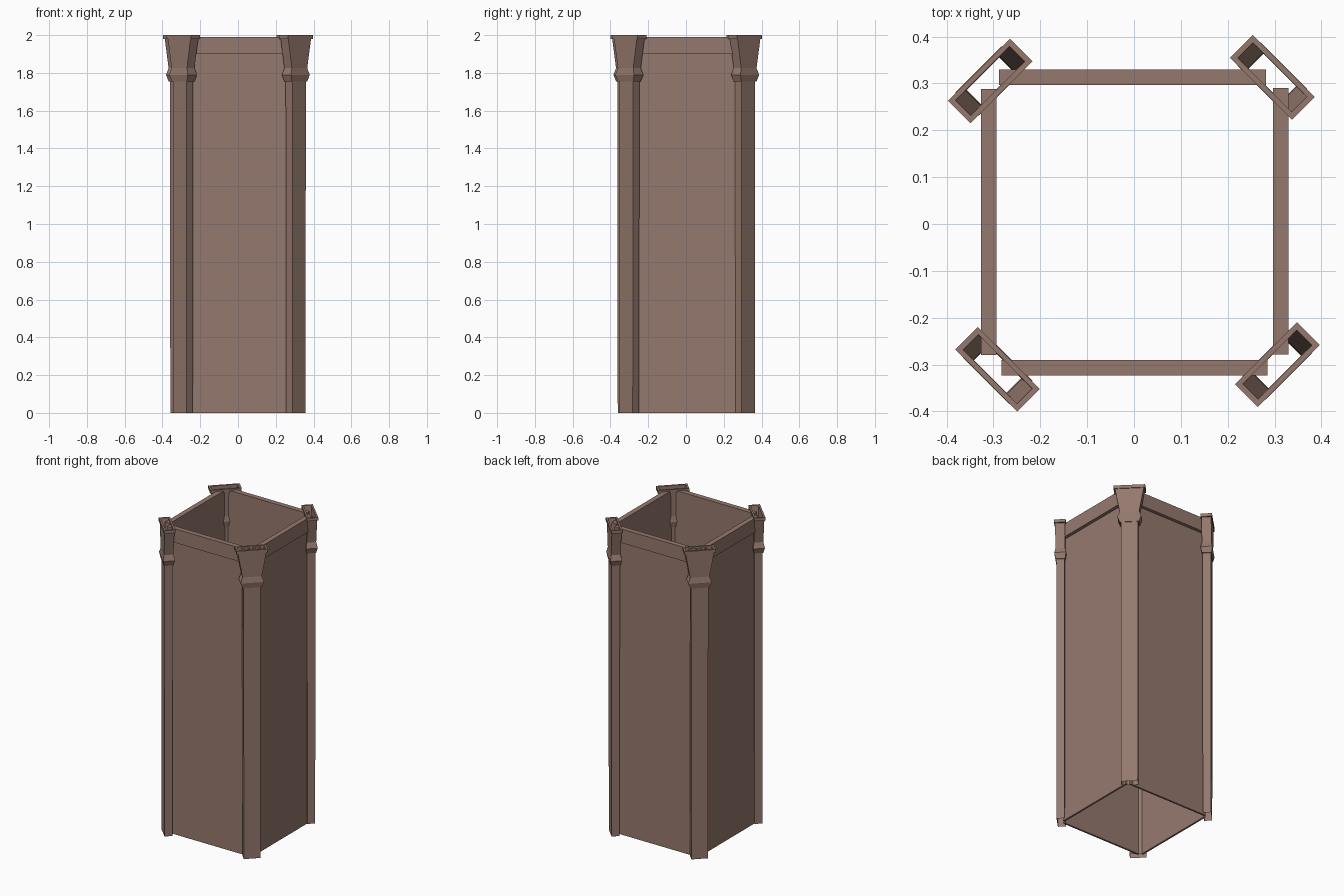
import bpy, bmesh, math
from mathutils import Matrix

if "Cube" in bpy.data.objects:
    bpy.data.objects.remove(bpy.data.objects["Cube"])

brown = bpy.data.materials.new("dusty_brown")
brown.diffuse_color = (0.301, 0.191, 0.156, 1)
brown.use_nodes = True
brown.node_tree.nodes["Principled BSDF"].inputs["Base Color"].default_value = brown.diffuse_color


def finish(name, bm, matrix=Matrix()):
    bmesh.ops.recalc_face_normals(bm, faces=bm.faces)
    me = bpy.data.meshes.new(name)
    bm.to_mesh(me)
    bm.free()
    me.materials.append(brown)
    ob = bpy.data.objects.new(name, me)
    ob.matrix_world = matrix
    bpy.context.collection.objects.link(ob)
    return ob


def box(name, x0, x1, y0, y1, z0, z1):
    bm = bmesh.new()
    bmesh.ops.create_cube(bm, size=1)
    for v in bm.verts:
        v.co.x = (x0 + x1) / 2 + v.co.x * (x1 - x0)
        v.co.y = (y0 + y1) / 2 + v.co.y * (y1 - y0)
        v.co.z = (z0 + z1) / 2 + v.co.z * (z1 - z0)
    return finish(name, bm)


def rect_loft(name, rows, matrix):
    """Open rectangular shell through rows of (z, length, width)."""
    bm = bmesh.new()
    rings = [[bm.verts.new((sx * l / 2, sy * w / 2, z))
              for sx, sy in ((-1, -1), (1, -1), (1, 1), (-1, 1))]
             for z, l, w in rows]
    for a, b in zip(rings, rings[1:]):
        for i in range(4):
            j = (i + 1) % 4
            bm.faces.new((a[i], a[j], b[j], b[i]))
    return finish(name, bm, matrix)


# corner posts: hollow shaft with a collar, flared head and open rim
SHAFT = [(0.0, 0.098, 0.047), (1.77, 0.102, 0.049)]
CAPITAL = [(1.755, 0.100, 0.047), (1.755, 0.115, 0.056), (1.79, 0.140, 0.070),
           (1.825, 0.115, 0.056), (1.98, 0.170, 0.058), (1.98, 0.187, 0.068),
           (2.0, 0.187, 0.068), (2.0, 0.163, 0.046), (1.825, 0.102, 0.044),
           (1.76, 0.098, 0.044)]
POSTS = {"back_left": (-0.307, 0.305, 45), "back_right": (0.295, 0.313, -45),
         "front_left": (-0.291, -0.310, -45), "front_right": (0.306, -0.300, 45)}
for side, (x, y, deg) in POSTS.items():
    m = Matrix.Translation((x, y, 0)) @ Matrix.Rotation(math.radians(deg), 4, 'Z')
    rect_loft(side + "_post_shaft", SHAFT, m)
    rect_loft(side + "_post_capital", CAPITAL, m)

# walls: thin panel on the inner side, thicker beam along the top
T = 0.012
WALLS = {"front": (-0.283, 0.285, -0.323, -0.290),
         "back": (-0.288, 0.282, 0.297, 0.330),
         "left": (-0.326, -0.293, -0.280, 0.288),
         "right": (0.297, 0.330, -0.278, 0.290)}
for side, (x0, x1, y0, y1) in WALLS.items():
    box(side + "_top_beam", x0, x1, y0, y1, 1.9, 1.99)
    if side == "front":
        y0 = y1 - T
    elif side == "back":
        y1 = y0 + T
    elif side == "left":
        x0 = x1 - T
    else:
        x1 = x0 + T
    box(side + "_wall_panel", x0, x1, y0, y1, 0.0, 1.9)
